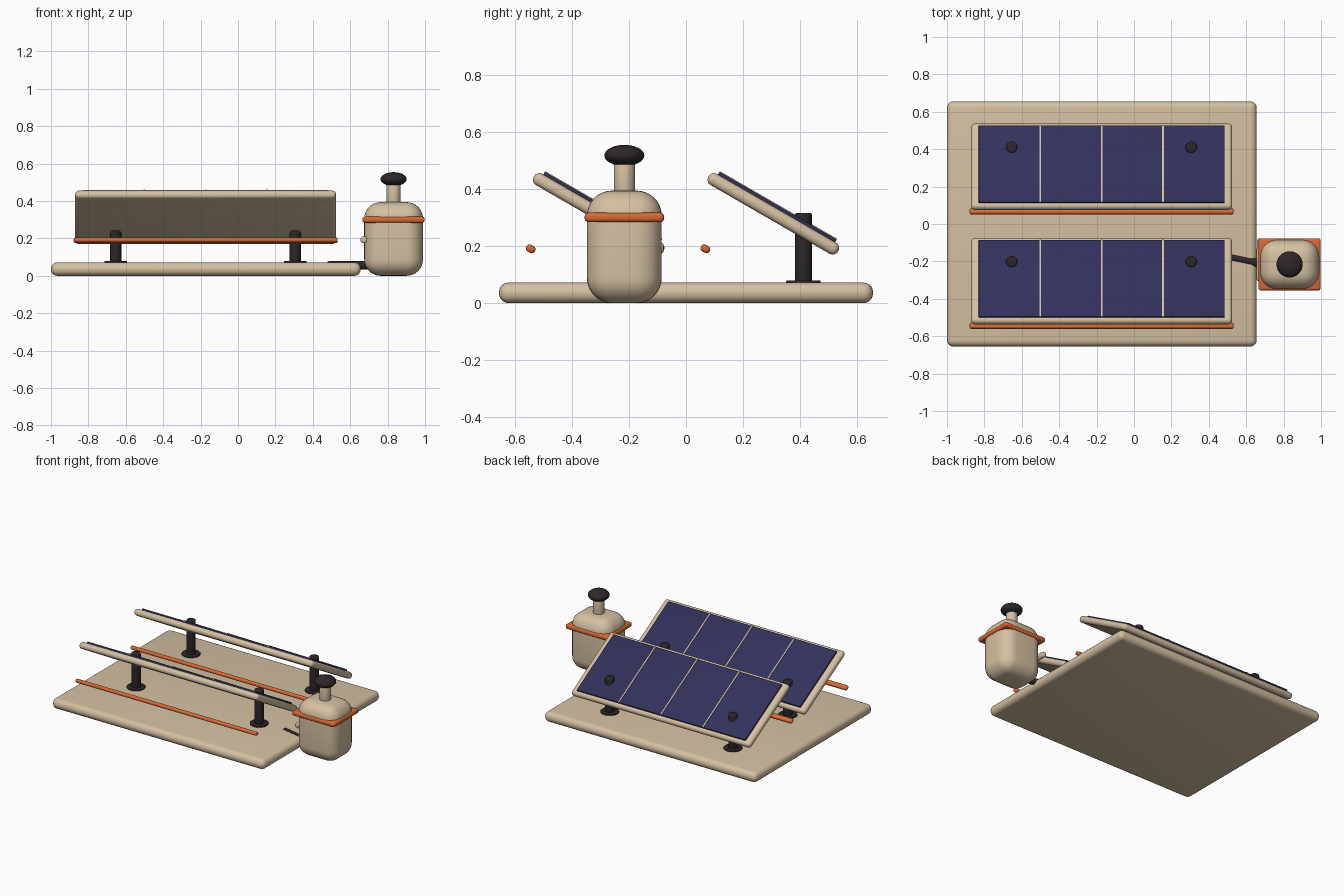
import bpy, math
from mathutils import Vector, Matrix

if "Cube" in bpy.data.objects:
    bpy.data.objects.remove(bpy.data.objects["Cube"])


def material(name, rgb):
    m = bpy.data.materials.new(name)
    m.diffuse_color = (*rgb, 1)
    m.use_nodes = True
    m.node_tree.nodes["Principled BSDF"].inputs["Base Color"].default_value = m.diffuse_color
    return m


BEIGE = material("beige", (0.66, 0.53, 0.36))
ORANGE = material("orange", (0.68, 0.14, 0.035))
DARK = material("charcoal", (0.026, 0.020, 0.022))
NAVY = material("navy", (0.032, 0.030, 0.105))


def finish(name, mat, bevel=0, segments=4):
    ob = bpy.context.object
    ob.name = name
    ob.data.materials.append(mat)
    if bevel:
        mod = ob.modifiers.new("rounding", 'BEVEL')
        mod.width = bevel
        mod.segments = segments
        mod.limit_method = 'ANGLE'
        bpy.ops.object.modifier_apply(modifier=mod.name)
    bpy.ops.object.shade_smooth_by_angle(angle=math.radians(35))
    return ob


def box(name, mat, center, size, bevel=0, segments=4, tilt=0):
    bpy.ops.mesh.primitive_cube_add(size=1)
    ob = bpy.context.object
    ob.data.transform(Matrix.Diagonal((*size, 1)))
    finish(name, mat, bevel, segments)
    ob.location = center
    ob.rotation_euler.x = tilt
    return ob


def rod(name, mat, a, b, radius, bevel=0.008):
    a, b = Vector(a), Vector(b)
    bpy.ops.mesh.primitive_cylinder_add(vertices=32, radius=radius, depth=(b - a).length)
    ob = finish(name, mat, bevel, 3)
    ob.location = (a + b) / 2
    ob.rotation_euler = (b - a).to_track_quat('Z', 'Y').to_euler()
    return ob


# ground slab
box("base_slab", BEIGE, (-0.172, 0, 0.036), (1.656, 1.31, 0.072), 0.034, 5)

# two tilted panels, each with frame, cells, dividers, bar and posts
TILT = math.radians(-30)
CX = -0.173
for row, cy in (("front", -0.306), ("back", 0.306)):
    origin = Vector((CX, cy, 0.3125))
    turn = Matrix.Rotation(TILT, 3, 'X')

    def on_panel(x, along, up):
        return origin + turn @ Vector((x, along, up))

    box(row + "_panel_frame", BEIGE, origin, (1.396, 0.524, 0.045), 0.021, 4, TILT)
    box(row + "_solar_cells", NAVY, on_panel(0, 0, 0.026), (1.316, 0.474, 0.014), 0.004, 2, TILT)
    for i in (-1, 0, 1):
        box(f"{row}_cell_divider_{i + 2}", BEIGE, on_panel(i * 0.328, 0, 0.031),
            (0.009, 0.474, 0.010), 0, 1, TILT)
    # loose trim bar below the raised edge
    box(row + "_trim_bar", ORANGE, (CX, cy - 0.238, 0.19), (1.412, 0.034, 0.026), 0.011, 3, TILT)
    # posts with foot flanges, piercing the panel
    for side, px in (("left", -0.654), ("right", 0.306)):
        py = cy + 0.105
        rod(f"{row}_{side}_post", DARK, (px, py, 0.05), (px, py, 0.316), 0.030)
        rod(f"{row}_{side}_post_foot", DARK, (px, py, 0.06), (px, py, 0.080), 0.060, 0.004)

# storage tank with band, neck and cap
TX, TY = 0.832, -0.216
box("tank_body", BEIGE, (TX, TY, 0.197), (0.314, 0.262, 0.394), 0.088, 8)
box("tank_band", ORANGE, (TX, TY, 0.30), (0.332, 0.278, 0.033), 0.013, 4)
rod("tank_neck", BEIGE, (TX, TY, 0.36), (TX, TY, 0.497), 0.037, 0.012)
bpy.ops.mesh.primitive_uv_sphere_add(segments=32, ring_count=16, radius=1)
cap = finish("tank_cap", DARK)
cap.data.transform(Matrix.Diagonal((0.070, 0.070, 0.037, 1)))
cap.location = (TX, TY, 0.517)

# side handle and cable joining the slab to the tank
rod("tank_side_handle", BEIGE, (0.673, -0.305, 0.193), (0.676, -0.078, 0.193), 0.019, 0.010)
rod("connecting_cable", DARK, (0.48, -0.170, 0.056), (0.70, -0.216, 0.056), 0.022, 0.004)
